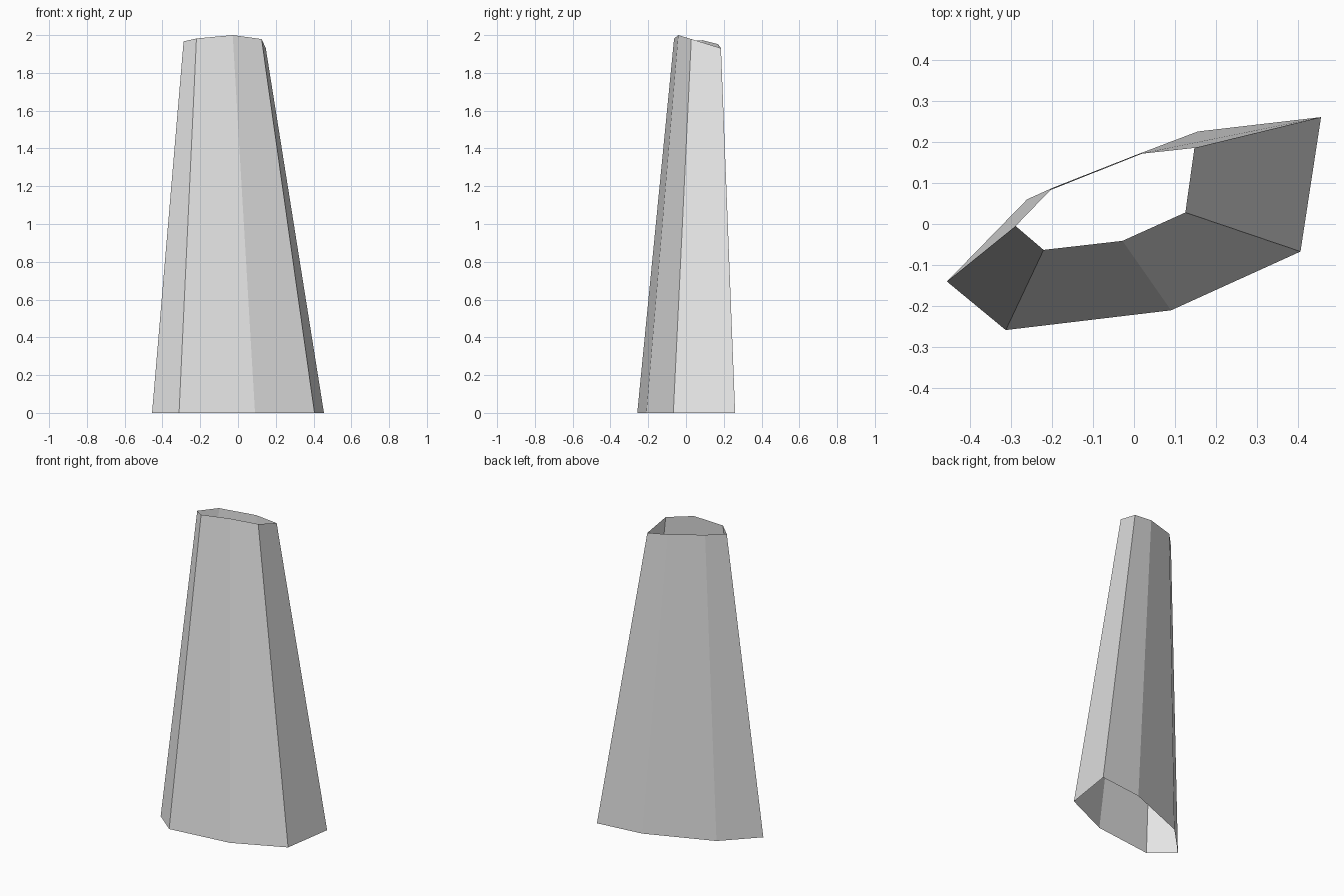
import bpy
import bmesh

if "Cube" in bpy.data.objects:
    bpy.data.objects.remove(bpy.data.objects["Cube"])

# Plain grey surface
grey = bpy.data.materials.new("light_grey")
grey.diffuse_color = (0.8, 0.8, 0.8, 1.0)
grey.use_nodes = True
grey.node_tree.nodes["Principled BSDF"].inputs["Base Color"].default_value = grey.diffuse_color

# Seven-sided outline at the foot, and the smaller uneven rim at the top
foot = [(-0.455, -0.14, 0), (-0.312, -0.258, 0), (0.09, -0.21, 0),
        (0.405, -0.067, 0), (0.455, 0.26, 0), (0.155, 0.225, 0), (-0.26, 0.06, 0)]
rim = [(-0.288, -0.005, 1.967), (-0.22, -0.063, 1.982), (-0.028, -0.041, 2.0),
       (0.125, 0.028, 1.979), (0.147, 0.185, 1.931), (0.01, 0.17, 1.952),
       (-0.198, 0.088, 1.973)]

# Tapered shell, open at both ends
bm = bmesh.new()
low = [bm.verts.new(p) for p in foot]
high = [bm.verts.new(p) for p in rim]
for i in range(len(low)):
    j = (i + 1) % len(low)
    bm.faces.new((low[i], low[j], high[j], high[i]))

mesh = bpy.data.meshes.new("tapered_shell")
bm.to_mesh(mesh)
bm.free()
mesh.materials.append(grey)
shell = bpy.data.objects.new("tapered_shell", mesh)
bpy.context.collection.objects.link(shell)
